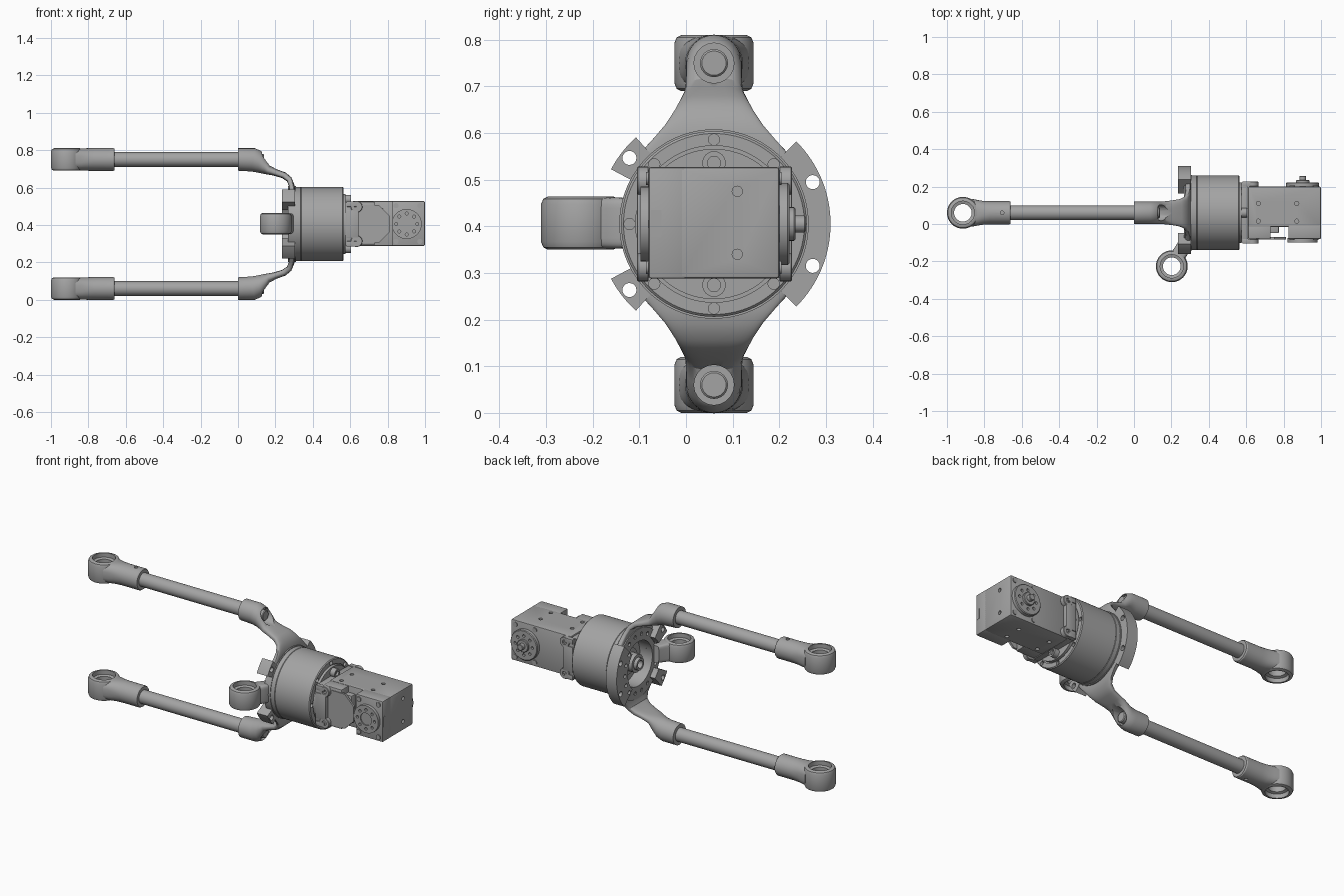
import bpy, bmesh, math
from mathutils import Vector

if "Cube" in bpy.data.objects:
    bpy.data.objects.remove(bpy.data.objects["Cube"])

grey = bpy.data.materials.new("machined_grey")
grey.use_nodes = True
COLOR = (0.37, 0.37, 0.37, 1)
grey.diffuse_color = COLOR
grey.node_tree.nodes["Principled BSDF"].inputs["Base Color"].default_value = COLOR

CY, CZ = 0.06, 0.405          # main axis, running along x
ROD_Z = 0.75
parts = []


def finish(name, bm):
    bmesh.ops.recalc_face_normals(bm, faces=bm.faces)
    me = bpy.data.meshes.new(name)
    bm.to_mesh(me)
    bm.free()
    me.materials.append(grey)
    ob = bpy.data.objects.new(name, me)
    bpy.context.collection.objects.link(ob)
    parts.append(ob)
    return ob


def place(axis, r, a, t):
    c, s = r * math.cos(a), r * math.sin(a)
    return Vector({"X": (t, c, s), "Y": (s, t, c), "Z": (c, s, t)}[axis])


def revolve(name, profile, axis, origin, a0=0, a1=360, seg=48, bm=None):
    """Spin a closed (radius, offset) outline around an axis, fully or over a sector."""
    own = bm is None
    bm = bm or bmesh.new()
    full = a1 - a0 >= 360
    n, o = len(profile), Vector(origin)
    rings = []
    for i in range(seg if full else seg + 1):
        a = math.radians(a0 + (a1 - a0) * i / seg)
        rings.append([bm.verts.new(o + place(axis, r, a, t)) for r, t in profile])
    for i in range(seg):
        p, q = rings[i], rings[(i + 1) % len(rings)]
        for j in range(n):
            k = (j + 1) % n
            if profile[j][0] + profile[k][0] > 0:
                bm.faces.new((p[j], p[k], q[k], q[j]))
    if not full:
        bm.faces.new(rings[0])
        bm.faces.new(rings[-1])
    bmesh.ops.remove_doubles(bm, verts=bm.verts, dist=1e-6)
    return finish(name, bm) if own else None


def rod(r, t0, t1, ch=0.0):
    return [(0, t0), (r - ch, t0), (r, t0 + ch), (r, t1 - ch), (r - ch, t1), (0, t1)]


def tube(r0, r1, t0, t1):
    return [(r0, t0), (r1, t0), (r1, t1), (r0, t1)]


def box(name, x, y, z, bevel=0.0):
    bm = bmesh.new()
    bmesh.ops.create_cube(bm, size=1)
    for v in bm.verts:
        v.co = [lo + (c + 0.5) * (hi - lo) for c, (lo, hi) in zip(v.co, (x, y, z))]
    if bevel:
        bmesh.ops.bevel(bm, geom=bm.edges[:], offset=bevel, segments=2, affect="EDGES", profile=0.5)
    return finish(name, bm)


def loft(name, rows, put, seg=32):
    """Rows: outer point, inner point, half width, squareness."""
    bm = bmesh.new()
    rings = []
    for uo, vo, ui, vi, w, p in rows:
        ring = []
        for i in range(seg):
            a = 2 * math.pi * i / seg
            c, s = [math.copysign(abs(f(a)) ** (2 / p), f(a)) for f in (math.cos, math.sin)]
            k = (1 + s) / 2
            ring.append(bm.verts.new(put(ui + (uo - ui) * k, vi + (vo - vi) * k, w * c)))
        rings.append(ring)
    for p, q in zip(rings, rings[1:]):
        for i in range(seg):
            j = (i + 1) % seg
            bm.faces.new((p[i], p[j], q[j], q[i]))
    bm.faces.new(rings[0])
    bm.faces.new(rings[-1])
    return finish(name, bm)


def drill(ob, axis, points, r, half):
    """Cut round holes centred on the points."""
    bm = bmesh.new()
    for p in points:
        revolve("", rod(r, -half, half), axis, p, seg=20, bm=bm)
    cutter = finish("cutter", bm)
    parts.remove(cutter)
    cutter.hide_render = True
    mod = ob.modifiers.new("holes", "BOOLEAN")
    mod.object, mod.operation, mod.solver = cutter, "DIFFERENCE", "EXACT"
    bpy.context.view_layer.update()
    deps = bpy.context.evaluated_depsgraph_get()
    me = bpy.data.meshes.new_from_object(ob.evaluated_get(deps))
    ob.modifiers.clear()
    ob.data = me
    bpy.data.objects.remove(cutter)


def polar(x, r, angles):
    return [(x, CY + r * math.cos(math.radians(a)), CZ + r * math.sin(math.radians(a))) for a in angles]


def eye(name, centre, h):
    half = [(0.047, h - 0.03), (0.062, h - 0.025), (0.062, h), (0.07, h), (0.08, h - 0.005), (0.085, h - 0.017)]
    return revolve(name, half + [(r, -t) for r, t in reversed(half)], "Z", centre)


# Upper arm assembly: link rod, rod end and curved arm
def side_plane(u, v, w):
    return (u, CY + w, v)


revolve("upper_rod", rod(0.039, -0.68, 0.02), "X", (0, CY, ROD_Z))
eye("upper_eye", (-0.915, CY, ROD_Z), 0.06)
neck = loft("upper_rod_socket", [(x, ROD_Z + h, x, ROD_Z - h, w, p) for x, h, w, p in (
    (-0.66, 0.057, 0.058, 2), (-0.666, 0.061, 0.062, 2), (-0.77, 0.061, 0.062, 2),
    (-0.81, 0.06, 0.064, 2.3), (-0.84, 0.059, 0.069, 2.8), (-0.87, 0.057, 0.075, 3))], side_plane)
drill(neck, "Z", [(-0.915, CY, ROD_Z)], 0.07, 0.2)
drill(neck, "Z", [(-0.705, CY, ROD_Z + 0.06)], 0.01, 0.02)
arm = loft("upper_arm", [
    (0, 0.81, 0, 0.69, 0.06, 2), (0.09, 0.81, 0.07, 0.686, 0.06, 2),
    (0.125, 0.795, 0.1, 0.681, 0.06, 2), (0.15, 0.76, 0.12, 0.677, 0.06, 2.1),
    (0.17, 0.718, 0.15, 0.671, 0.061, 2.4), (0.205, 0.698, 0.19, 0.664, 0.065, 3),
    (0.255, 0.68, 0.235, 0.651, 0.073, 3.5), (0.285, 0.655, 0.262, 0.633, 0.085, 4),
    (0.3, 0.62, 0.272, 0.608, 0.106, 5), (0.305, 0.59, 0.274, 0.585, 0.13, 6),
    (0.305, 0.55, 0.274, 0.55, 0.165, 6)], side_plane)
drill(arm, "X", [(0.21, CY, ROD_Z)], 0.043, 0.1)
revolve("upper_arm_screw", rod(0.03, 0.09, 0.138, 0.004), "X", (0, CY, ROD_Z), seg=24)

# Lower arm assembly mirrors the upper one
for ob in parts[:]:
    bm = bmesh.new()
    bm.from_mesh(ob.data)
    for v in bm.verts:
        v.co.z = 2 * CZ - v.co.z
    finish(ob.name.replace("upper", "lower"), bm)

# Rear mounting ring, large sector and two small tabs
axis0 = (0, CY, CZ)
ring = revolve("mounting_ring", tube(0.13, 0.203, 0.268, 0.31), "X", axis0, seg=72)
drill(ring, "X", polar(0.268, 0.168, range(60, 301, 20)), 0.011, 0.02)
sector = revolve("ring_sector", tube(0.145, 0.25, 0.235, 0.305), "X", axis0, -45, 45, 32)
drill(sector, "X", polar(0.27, 0.23, (-23, 23)), 0.015, 0.1)
drill(sector, "X", polar(0.235, 0.172, range(-40, 41, 20)), 0.011, 0.02)
for name, mid in (("upper_tab", 142), ("lower_tab", 218)):
    tab = revolve(name, tube(0.16, 0.25, 0.235, 0.305), "X", axis0, mid - 10, mid + 10, 10)
    drill(tab, "X", polar(0.27, 0.23, (mid,)), 0.015, 0.1)

# Side eye with its neck
eye("side_eye", (0.202, -0.226, CZ + 0.002), 0.057)
neck = loft("side_eye_neck", [
    (0.265, -0.2, 0.14, -0.2, 0.053, 6), (0.282, -0.17, 0.18, -0.17, 0.055, 6),
    (0.297, -0.145, 0.205, -0.145, 0.055, 6), (0.302, -0.08, 0.24, -0.09, 0.05, 6)],
    lambda u, v, w: (u, v, CZ + 0.002 + w))
drill(neck, "Z", [(0.202, -0.226, CZ)], 0.07, 0.2)

# Drum housing, open at the rear, with a hub inside
drum = revolve("drum", [
    (0, 0.35), (0.13, 0.35), (0.13, 0.305), (0.194, 0.305), (0.199, 0.31), (0.199, 0.335),
    (0.197, 0.337), (0.199, 0.339), (0.199, 0.56), (0.194, 0.565), (0.168, 0.565),
    (0.168, 0.557), (0.161, 0.557), (0.161, 0.575), (0, 0.575)], "X", axis0, seg=80)
drill(drum, "X", polar(0.565, 0.181, range(0, 360, 45)), 0.012, 0.02)
revolve("hub", [(0.022, 0.36), (0.075, 0.36), (0.075, 0.325), (0.052, 0.32), (0.052, 0.275),
                (0.035, 0.275), (0.035, 0.255), (0.022, 0.255)], "X", axis0)
for i, a in enumerate(range(0, 360, 90)):
    revolve(f"drum_bolt_{i}", [(0, 0.57), (0.025, 0.57), (0.025, 0.605), (0.014, 0.605),
                               (0.014, 0.592), (0, 0.592)], "X", polar(0, 0.131, (a,))[0], seg=24)

# Bracket holding the servo
box("bracket_base", (0.575, 0.61), (-0.1, 0.222), (0.29, 0.52), 0.003)
for name, y in (("front", (-0.105, -0.08)), ("back", (0.2, 0.227))):
    mid = sum(y) / 2
    ear = box(name + "_bracket_ear", (0.58, 0.645), y, (0.33, 0.48), 0.003)
    for tag, z in (("upper", 0.497), ("lower", 0.313)):
        lobe = revolve(f"{name}_{tag}_lobe", rod(0.031, y[0], y[1], 0.002), "Y", (0.634, 0, z), seg=24)
        drill(lobe, "Y", [(0.634, y[0], z), (0.634, y[1], z)], 0.013, 0.008)
        box(f"{name}_{tag}_lug", (0.58, 0.634), y, sorted((z, CZ + (z - CZ) * 1.3)), 0.002)

# Servo case: main body, front blocks and waist plate
body = box("servo_body", (0.61, 0.999), (-0.015, 0.2), (0.288, 0.527), 0.006)
drill(body, "Z", [(x, y, z) for x in (0.665, 0.87) for y in (0.015, 0.11) for z in (0.288, 0.527)], 0.011, 0.02)
drill(body, "X", [(0.999, 0.11, z) for z in (0.34, 0.475)], 0.011, 0.02)
box("servo_end_block", (0.825, 0.999), (-0.08, 0.0), (0.288, 0.527), 0.005)
box("servo_front_block", (0.61, 0.73), (-0.078, 0.0), (0.292, 0.524), 0.005)
box("servo_waist", (0.72, 0.775), (-0.048, 0.0), (0.325, 0.488), 0.004)
box("servo_socket", (0.995, 1.0), (-0.075, -0.053), (0.377, 0.435))
revolve("servo_front_cap", rod(0.11, -0.082, -0.07), "Y", (0.71, 0, CZ), a0=22.5, a1=382.5, seg=8)

# Front horn, rear idler and shaft
hx = 0.902
circle = [(hx + 0.056 * math.cos(k * math.pi / 4), CZ + 0.056 * math.sin(k * math.pi / 4)) for k in range(8)]
horn = revolve("front_horn", tube(0.036, 0.08, -0.098, -0.075), "Y", (hx, 0, CZ))
drill(horn, "Y", [(x, -0.098, z) for x, z in circle], 0.008, 0.012)
revolve("front_horn_centre", rod(0.037, -0.092, -0.07), "Y", (hx, 0, CZ), seg=32)
idler = revolve("rear_idler", rod(0.088, 0.19, 0.222, 0.004), "Y", (hx, 0, CZ))
drill(idler, "Y", [(x, 0.222, z) for x, z in circle], 0.008, 0.012)
revolve("idler_boss", rod(0.036, 0.2, 0.235, 0.003), "Y", (hx, 0, CZ), seg=32)
revolve("idler_shaft", rod(0.018, 0.2, 0.257, 0.003), "Y", (hx, 0, CZ), seg=24)

# Case screws at the servo corners
for i, (x, z) in enumerate((x, z) for x in (0.845, 0.972) for z in (0.312, 0.503)):
    for tag, y in (("front", (-0.086, -0.075)), ("back", (0.19, 0.205))):
        revolve(f"{tag}_case_screw_{i}", rod(0.014, *y), "Y", (x, 0, z), seg=16)

# Smooth shading with sharp edges kept
bpy.ops.object.select_all(action="DESELECT")
for ob in parts:
    ob.select_set(True)
bpy.context.view_layer.objects.active = parts[0]
bpy.ops.object.shade_smooth_by_angle(angle=math.radians(32))
